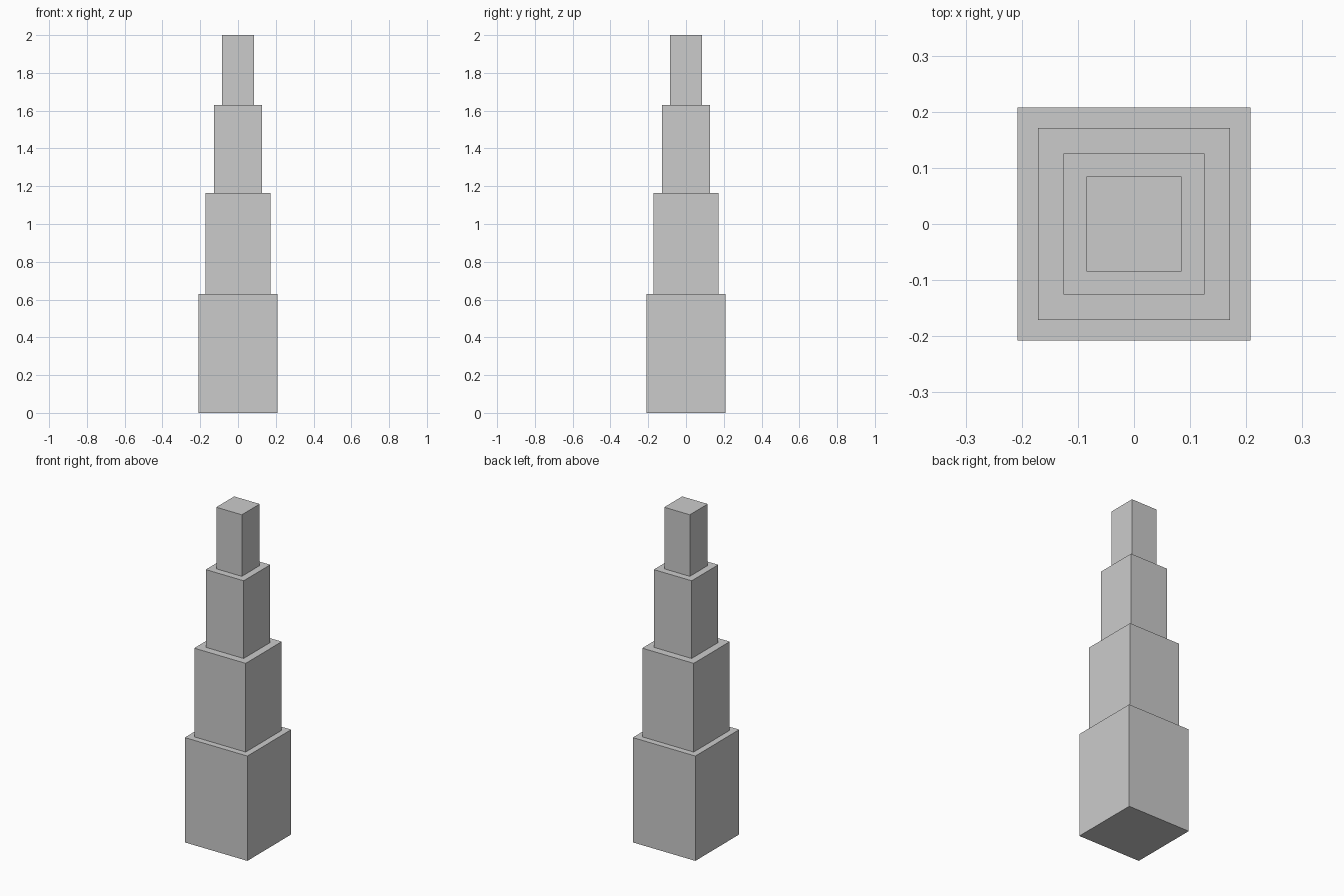
import bpy

if "Cube" in bpy.data.objects:
    bpy.data.objects.remove(bpy.data.objects["Cube"])

# Tower tiers: name, half width, bottom z, top z
TIERS = [
    ("base_tier", 0.208, 0.0, 0.63),
    ("lower_tier", 0.171, 0.63, 1.163),
    ("upper_tier", 0.126, 1.163, 1.63),
    ("top_tier", 0.085, 1.63, 2.0),
]


def add_tier(name, half, z0, z1):
    bpy.ops.mesh.primitive_cube_add(size=1, location=(0, 0, (z0 + z1) / 2))
    tier = bpy.context.object
    tier.name = name
    tier.scale = (2 * half, 2 * half, z1 - z0)
    bpy.ops.object.transform_apply(location=False, rotation=False, scale=True)
    return tier


# Square blocks stacked from widest to narrowest
for spec in TIERS:
    add_tier(*spec)
